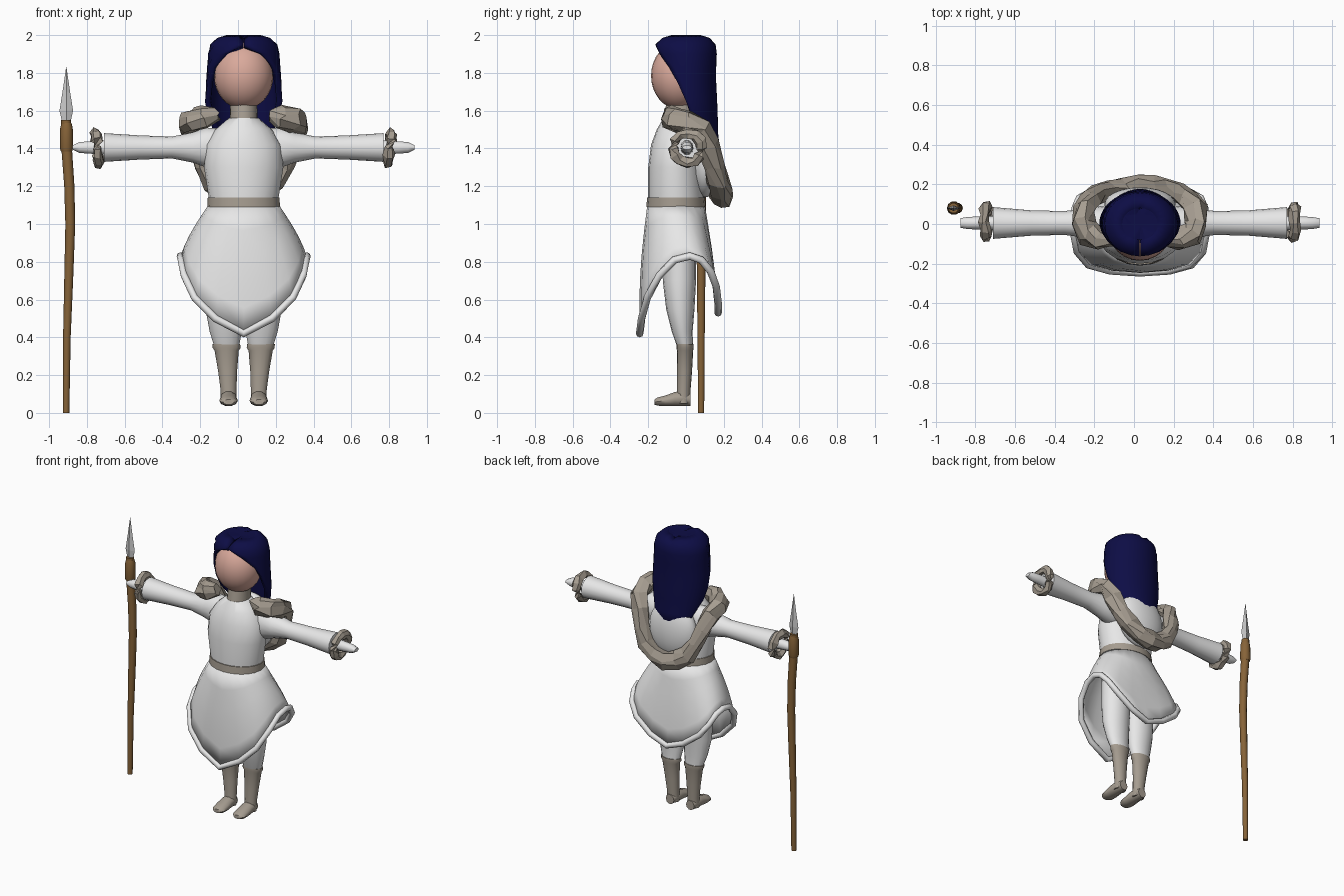
import bpy, bmesh, math, random
from mathutils import Vector

random.seed(4)
if "Cube" in bpy.data.objects:
    bpy.data.objects.remove(bpy.data.objects["Cube"])

CX = 0.03  # body centre line
X, Y, Z = Vector((1, 0, 0)), Vector((0, 1, 0)), Vector((0, 0, 1))


def material(name, rgb):
    m = bpy.data.materials.new(name)
    m.use_nodes = True
    m.diffuse_color = (*rgb, 1)
    m.node_tree.nodes["Principled BSDF"].inputs["Base Color"].default_value = (*rgb, 1)
    return m


WHITE = material("white cloth", (0.8, 0.8, 0.8))
FUR = material("grey fur", (0.38, 0.335, 0.28))
SKIN = material("skin", (0.7, 0.4, 0.33))
HAIR = material("navy hair", (0.004, 0.004, 0.06))
WOOD = material("wood", (0.24, 0.125, 0.04))
METAL = material("pale metal", (0.6, 0.6, 0.6))


def ring(c, u, v, n=16):
    """Ellipse of n points around c with half axes u and v."""
    angles = [2 * math.pi * i / n for i in range(n)]
    return [Vector(c) + u * math.cos(a) + v * math.sin(a) for a in angles]


def loft(name, rings, mat, smooth=True, caps=True, loop=False, closed=True, jitter=0):
    """Skin a list of equal rings."""
    bm = bmesh.new()
    rows = [[bm.verts.new(p) for p in r] for r in rings]
    n = len(rows[0])
    pairs = list(zip(rows, rows[1:])) + ([(rows[-1], rows[0])] if loop else [])
    for a, b in pairs:
        for i in range(n if closed else n - 1):
            j = (i + 1) % n
            bm.faces.new((a[i], a[j], b[j], b[i]))
    if caps and not loop:
        bm.faces.new(rows[0])
        bm.faces.new(rows[-1])
    for v in bm.verts:
        v.co += Vector([random.uniform(-jitter, jitter) for _ in range(3)])
    bmesh.ops.recalc_face_normals(bm, faces=bm.faces)
    me = bpy.data.meshes.new(name)
    bm.to_mesh(me)
    bm.free()
    me.materials.append(mat)
    ob = bpy.data.objects.new(name, me)
    bpy.context.collection.objects.link(ob)
    if smooth:
        bpy.ops.object.select_all(action="DESELECT")
        ob.select_set(True)
        bpy.context.view_layer.objects.active = ob
        bpy.ops.object.shade_smooth_by_angle(angle=math.radians(50))
    return ob


def tube(name, pts, radii, mat, n=8, loop=False, **kw):
    """Sweep circles along a path."""
    pts = [Vector(p) for p in pts]
    rings, k = [], len(pts)
    for i, p in enumerate(pts):
        a = pts[i - 1] if (i or loop) else p
        b = pts[(i + 1) % k] if (i < k - 1 or loop) else p
        t = (b - a).normalized()
        u = t.cross(Z if abs(t.z) < 0.9 else Y).normalized()
        rings.append(ring(p, u * radii[i], t.cross(u) * radii[i], n))
    return loft(name, rings, mat, loop=loop, **kw)


def ball(name, c, r, mat):
    bpy.ops.mesh.primitive_uv_sphere_add(segments=24, ring_count=16, location=c)
    ob = bpy.context.object
    ob.name, ob.scale = name, r
    ob.data.materials.append(mat)
    bpy.ops.object.shade_smooth()


def level(z, hw, front, back, n=20):
    return ring((CX, (front + back) / 2, z), X * hw, Y * (back - front) / 2, n)


# Torso, neck and belt
loft("tunic_torso", [level(*r) for r in (
    (1.08, .185, -.20, .1), (1.14, .185, -.2, .095), (1.3, .21, -.2, .09),
    (1.42, .2, -.185, .09), (1.5, .15, -.155, .08), (1.56, .08, -.12, .05))], WHITE)
loft("neck", [level(1.53, .075, -.125, .06), level(1.66, .07, -.1, .05)], FUR)
loft("belt", [level(1.09, .192, -.21, .105), level(1.14, .19, -.206, .1)], FUR)

# Skirt: waist blended into a hem that dips front and back, with a rolled edge
half = [(0, -.245, .42), (.15, -.235, .5), (.26, -.205, .61), (.315, -.14, .73),
        (.33, -.06, .81), (.335, .02, .83), (.325, .08, .81), (.305, .13, .75),
        (.25, .16, .67), (.13, .17, .58), (0, .17, .53)]
hem = [Vector(p) for p in half] + [Vector((-x, y, z)) for x, y, z in half[-2:0:-1]]
waist = [Vector((.188 * math.sin(a), -.0525 - .1525 * math.cos(a), 1.1))
         for a in (2 * math.pi * i / len(hem) for i in range(len(hem)))]
off = X * CX
rows = []
for t in (0, .2, .4, .6, .8, 1):
    row = []
    for w, h in zip(waist, hem):
        p = w.lerp(h, t)
        swell = 1 + .07 * math.sin(math.pi * t) * (1 - abs(h.x))
        row.append(Vector((p.x * swell, p.y * swell, p.z)) + off)
    rows.append(row)
skirt = loft("skirt", rows, WHITE, caps=False)
skirt.modifiers.new("thickness", "SOLIDIFY").thickness = 0.012
tube("skirt_hem", [p + off for p in hem], [.02] * len(hem), WHITE, loop=True)

# Head
ball("face", (CX, -.035, 1.785), (.157, .15, .178), SKIN)

# Hair: open shells wrapped around the back of the head
arcs = []
for z, rx, yc, ry, edge in (
        (2.0, .09, 0, .08, -.08), (1.985, .14, 0, .13, -.13), (1.95, .178, -.003, .16, -.163),
        (1.9, .19, 0, .163, -.14), (1.83, .195, 0, .16, -.09), (1.75, .2, 0, .16, -.045),
        (1.65, .205, 0, .165, 0), (1.57, .19, .02, .148, .03), (1.48, .165, .05, .12, .09),
        (1.39, .14, .08, .1, .13)):
    a = math.acos(max(-.9999, (edge - yc) / ry))
    arc = []
    for i in range(25):
        t = a * (i / 12 - 1)
        x = rx * math.sin(t)
        dip = .018 if abs(x) < .012 and z > 1.96 else 0
        arc.append(Vector((CX + x, yc + ry * math.cos(t), z - dip)))
    arcs.append(arc)
hair = loft("hair", arcs, HAIR, caps=False, closed=False)
loft("hair_crown", [arcs[0], ring((CX, 0, 1.99), X * .01, Y * .01, 25)], HAIR)
mod = hair.modifiers.new("thickness", "SOLIDIFY")
mod.thickness, mod.offset = .03, -1

# Hood: fur roll over the shoulders and down the back, with a cloth bag
side = [(.14, -.075, 1.585), (.2, -.08, 1.57), (.26, -.05, 1.55), (.29, .01, 1.54),
        (.28, .08, 1.5), (.25, .12, 1.42), (.215, .15, 1.31), (.165, .175, 1.22),
        (.09, .185, 1.17), (0, .19, 1.15)]
thick = [.035, .055, .06, .058, .056, .055, .052, .055, .058, .06]
path = [(CX - x, y, z) for x, y, z in side] + [(CX + x, y, z) for x, y, z in side[-2::-1]]
tube("fur_hood", path, thick + thick[-2::-1], FUR, n=9, smooth=False, jitter=.014)
ball("hood_lining", (CX, .1, 1.34), (.18, .085, .2), WHITE)

for s, label in ((1, "left"), (-1, "right")):
    def at(x, y, z):
        return (CX + s * x, y, z)

    # Arm, hand and fur cuff
    loft(label + "_sleeve", [ring(at(x, .005, 1.405), Y * ry, Z * rz) for x, ry, rz in (
        (.1, .07, .1), (.2, .085, .105), (.27, .075, .08), (.38, .06, .058),
        (.55, .064, .064), (.74, .08, .076))], WHITE)
    loft(label + "_hand", [ring(at(x, .005, 1.405), Y * ry, Z * rz, 10) for x, ry, rz in (
        (.72, .035, .04), (.82, .033, .034), (.87, .03, .03), (.905, .024, .012))], WHITE)
    cuff = ring(at(.775, .008, 1.402), Y * .078, Z * .08 + X * s * .01, 12)
    tube(label + "_fur_cuff", cuff, [.028] * 12, FUR, n=6, loop=True, smooth=False, jitter=.008)

    # Trouser leg
    loft(label + "_trouser", [ring(at(x, y, z), X * rx, Y * ry) for x, y, z, rx, ry in (
        (.1, -.035, .95, .1, .09), (.1, -.035, .7, .105, .088), (.102, -.03, .55, .1, .075),
        (.095, -.02, .43, .085, .055), (.09, -.005, .35, .065, .042))], WHITE)
    # Boot shaft with flared rim, then foot
    loft(label + "_boot", [ring(at(x, y, z), X * rx, Y * ry) for x, y, z, rx, ry in (
        (.092, -.005, .365, .073, .046), (.09, -.005, .345, .074, .046),
        (.09, -.005, .33, .064, .043), (.085, -.008, .22, .05, .04),
        (.08, -.012, .12, .042, .036), (.08, -.015, .05, .042, .036))], FUR)
    loft(label + "_foot", [ring(at(.08, y, z), X * rx, Z * rz, 10) for y, z, rx, rz in (
        (.025, .07, .032, .034), (-.01, .078, .043, .043), (-.06, .073, .046, .039),
        (-.11, .064, .049, .029), (-.15, .06, .045, .023), (-.168, .057, .028, .014))], FUR)

# Spear: gently bent shaft, grip collar and flat blade
shaft = [(-.91, 0, .017), (-.906, .4, .02), (-.895, .75, .024), (-.888, 1.0, .026),
         (-.893, 1.2, .027), (-.907, 1.4, .028), (-.91, 1.55, .026)]
tube("spear_shaft", [(x, .08, z) for x, z, r in shaft], [r for x, z, r in shaft], WOOD, n=10)
tube("spear_collar", [(-.908, .08, z) for z in (1.385, 1.4, 1.51, 1.535)],
     [.03, .035, .033, .026], WOOD, n=10)
loft("spear_blade", [ring((-.909, .08, z), X * w, Y * d, 4) for z, w, d in (
    (1.53, .02, .012), (1.6, .036, .014), (1.7, .02, .01), (1.83, .001, .001))], METAL, smooth=False)
